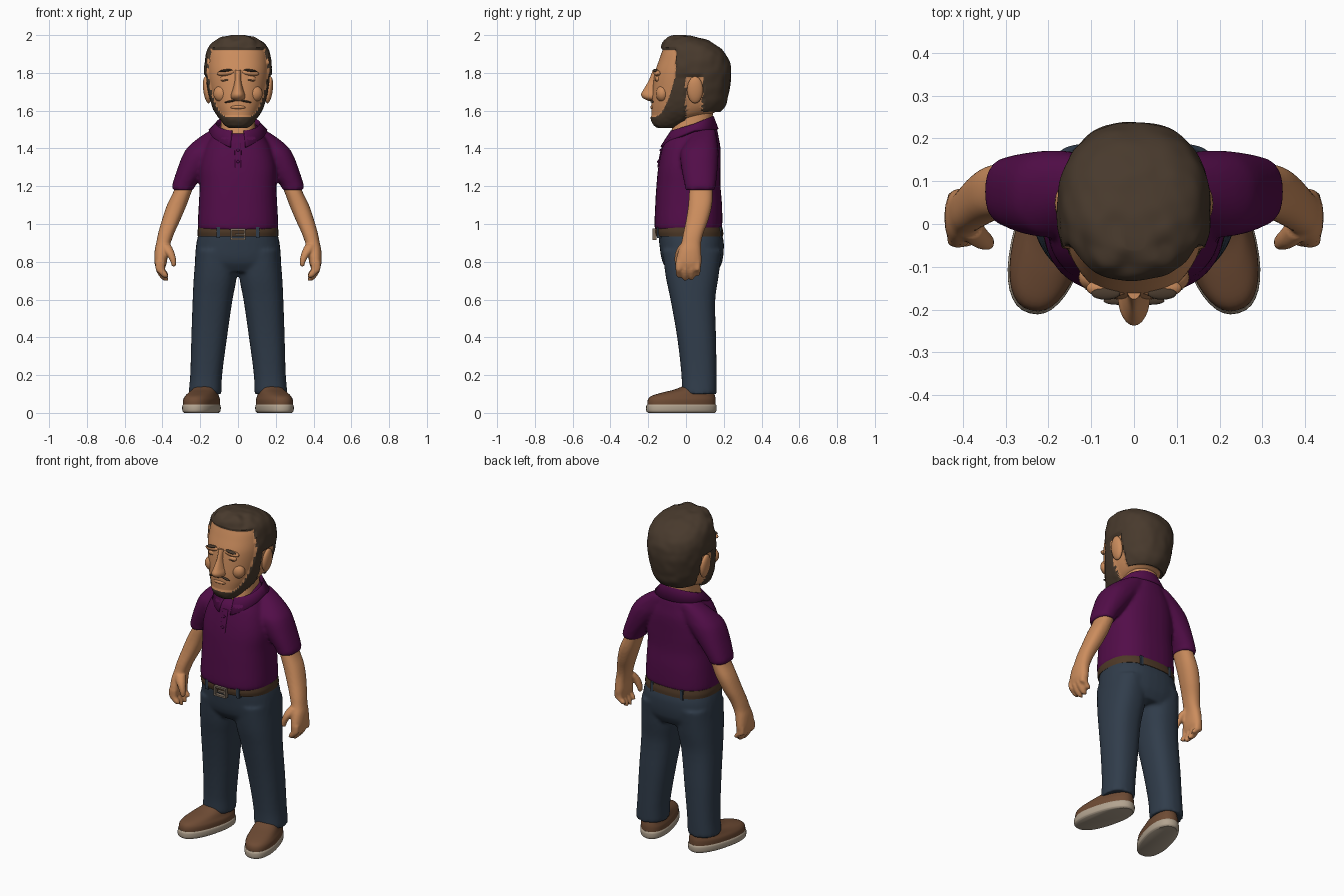
import bpy, bmesh, math
from mathutils import Matrix, Vector, noise

if "Cube" in bpy.data.objects:
    bpy.data.objects.remove(bpy.data.objects["Cube"])


def material(name, rgb):
    m = bpy.data.materials.new(name)
    m.diffuse_color = (*rgb, 1)
    m.use_nodes = True
    m.node_tree.nodes["Principled BSDF"].inputs["Base Color"].default_value = m.diffuse_color
    return m


SKIN = material("skin", (0.60, 0.265, 0.11))
HAIR = material("dark_brown_hair", (0.065, 0.042, 0.026))
SHIRT = material("purple_cloth", (0.085, 0.004, 0.066))
DENIM = material("blue_denim", (0.030, 0.046, 0.070))
BELT = material("belt_leather", (0.075, 0.040, 0.020))
SHOE = material("shoe_leather", (0.155, 0.070, 0.034))
SOLE = material("pale_rubber", (0.45, 0.37, 0.28))
METAL = material("dull_metal", (0.21, 0.16, 0.12))


def loft(bm, rows, n=36, e=2.3, steps=4):
    """Closed skin over horizontal rounded rings, each row (z, x0, x1, y0, y1)."""
    def slope(i, c):
        a, b = rows[max(i - 1, 0)], rows[min(i + 1, len(rows) - 1)]
        return (b[c] - a[c]) / (b[0] - a[0])
    fine = []
    for i in range(len(rows) - 1):
        p, q = rows[i], rows[i + 1]
        dz = q[0] - p[0]
        for k in range(steps):
            t = k / steps
            h = (2*t**3 - 3*t*t + 1, t**3 - 2*t*t + t, 3*t*t - 2*t**3, t**3 - t*t)
            fine.append([p[0] + dz * t] + [
                h[0]*p[c] + h[1]*dz*slope(i, c) + h[2]*q[c] + h[3]*dz*slope(i + 1, c)
                for c in range(1, 5)])
    fine.append(rows[-1])
    rings = []
    for z, x0, x1, y0, y1 in fine:
        ring = []
        for k in range(n):
            a = 2 * math.pi * k / n
            c, s = math.cos(a), math.sin(a)
            ring.append(bm.verts.new((
                (x0 + x1) / 2 + (x1 - x0) / 2 * math.copysign(abs(c) ** (2 / e), c),
                (y0 + y1) / 2 + (y1 - y0) / 2 * math.copysign(abs(s) ** (2 / e), s), z)))
        rings.append(ring)
    for a, b in zip(rings, rings[1:]):
        for k in range(n):
            bm.faces.new((a[k], a[(k + 1) % n], b[(k + 1) % n], b[k]))
    bm.faces.new(rings[0])
    bm.faces.new(rings[-1])


def wide(rows):
    """Rows (z, half width, y0, y1) centred on x = 0."""
    return [(z, -w, w, a, b) for z, w, a, b in rows]


def flip(rows):
    return [(z, -x1, -x0, a, b) for z, x0, x1, a, b in rows]


def ball(bm, pos, size, tilt=0.0):
    m = Matrix.Translation(pos) @ Matrix.Rotation(tilt, 4, 'Y') @ Matrix.Diagonal((*size, 1))
    bmesh.ops.create_uvsphere(bm, u_segments=20, v_segments=12, radius=1, matrix=m)


def box(bm, pos, size):
    bmesh.ops.create_cube(bm, size=1, matrix=Matrix.Translation(pos) @ Matrix.Diagonal((*size, 1)))


def finish(name, bm, mats, voxel=0, mirror=False, sharp=40):
    bmesh.ops.recalc_face_normals(bm, faces=bm.faces)
    me = bpy.data.meshes.new(name)
    bm.to_mesh(me)
    bm.free()
    for m in mats:
        me.materials.append(m)
    ob = bpy.data.objects.new(name, me)
    bpy.context.collection.objects.link(ob)
    if voxel:
        r = ob.modifiers.new("merge", 'REMESH')
        r.mode, r.voxel_size, r.use_smooth_shade = 'VOXEL', voxel, True
        s = ob.modifiers.new("soften", 'SMOOTH')
        s.factor, s.iterations = 0.5, 5
    else:
        bpy.ops.object.select_all(action='DESELECT')
        ob.select_set(True)
        bpy.context.view_layer.objects.active = ob
        bpy.ops.object.shade_smooth_by_angle(angle=math.radians(sharp))
    if mirror:
        m = ob.modifiers.new("mirror", 'MIRROR')
        m.use_mirror_merge = False
    return ob


# Shirt: body and two short sleeves merged into one surface
bm = bmesh.new()
loft(bm, wide([(.968, .207, -.162, .187), (.99, .213, -.167, .192), (1.1, .208, -.163, .191),
               (1.2, .203, -.157, .183), (1.3, .203, -.147, .183), (1.4, .178, -.127, .183),
               (1.46, .142, -.105, .173), (1.5, .115, -.045, .165), (1.535, .09, .0, .15)]), e=2.5)
sleeve = [(1.18, .233, .348, -.004, .153), (1.2, .228, .350, -.006, .157), (1.3, .15, .318, -.025, .168),
          (1.38, .08, .285, -.03, .172), (1.42, .05, .252, -.01, .168), (1.46, .03, .203, .02, .162),
          (1.5, .03, .14, .05, .155)]
loft(bm, sleeve)
loft(bm, flip(sleeve))
finish("shirt", bm, [SHIRT], voxel=.01)

# Button placket
bm = bmesh.new()
loft(bm, wide([(1.30, .017, -.152, -.1), (1.37, .018, -.139, -.09), (1.43, .018, -.122, -.07)]), e=6)
for z, y in ((1.33, -.147), (1.39, -.134)):
    ball(bm, (0, y, z), (.008, .006, .008))
finish("placket", bm, [SHIRT])

# Folded collar, open at the front
bm = bmesh.new()
prev = None
for k in range(49):
    t = math.radians(-165 + 330 * k / 48)
    c, s = math.cos(t), math.sin(t)
    tip = max(0, -c) ** 6 * .02
    z = 1.525 + .04 * c
    ins, out = ((.095, .12) if c > 0 else (.135, .18))
    row = [bm.verts.new(p) for p in (
        (.112 * s, .05 + (ins - .012) * c, z - .025),
        (.118 * s, .05 + ins * c, z),
        (.150 * s, .045 + out * c, z - .03 - .035 * abs(c) - tip))]
    if prev:
        for j in range(2):
            bm.faces.new((prev[j], row[j], row[j + 1], prev[j + 1]))
    prev = row
col = finish("collar", bm, [SHIRT], sharp=60)
sol = col.modifiers.new("thickness", 'SOLIDIFY')
sol.thickness, sol.offset = .016, 0

# Trousers: hips and two legs merged
bm = bmesh.new()
loft(bm, wide([(.745, .2, -.09, .165), (.8, .226, -.125, .192), (.9, .220, -.142, .2),
               (.96, .206, -.147, .187)]), e=2.5)
leg = [(.10, .088, .262, -.022, .162), (.2, .084, .253, -.024, .162), (.4, .058, .247, -.047, .159),
       (.6, .029, .240, -.082, .155), (.72, .007, .234, -.107, .172), (.86, .002, .222, -.125, .19)]
loft(bm, leg, e=2.4)
loft(bm, flip(leg), e=2.4)
finish("trousers", bm, [DENIM], voxel=.01)

# Belt, loops and buckle
bm = bmesh.new()
loft(bm, wide([(.935, .213, -.158, .197), (.958, .215, -.163, .197), (.982, .211, -.16, .192)]), e=2.5)
finish("belt", bm, [BELT])
bm = bmesh.new()
for s in (-1, 1):
    for x, y in ((.105, -.142), (.1, .177)):
        box(bm, (s * x, y, .955), (.018, .024, .058))
finish("belt_loops", bm, [DENIM])
bm = bmesh.new()
for s in (-1, 1):
    box(bm, (s * .036, -.167, .945), (.010, .022, .058))
    box(bm, (0, -.167, .945 + s * .025), (.08, .022, .010))
box(bm, (.008, -.168, .945), (.05, .018, .008))
finish("buckle", bm, [METAL])

# Arms with hands
bm = bmesh.new()
loft(bm, [(1.25, .21, .32, .03, .14), (1.18, .242, .338, .018, .142), (1.1, .272, .376, .012, .138),
          (1.02, .306, .403, .0, .118), (.95, .338, .423, -.015, .092), (.90, .356, .433, -.025, .08),
          (.86, .368, .441, -.04, .08), (.80, .376, .443, -.054, .083), (.77, .385, .437, -.05, .078)])
for y, low in ((-.037, .715), (-.004, .70), (.029, .703), (.060, .725)):
    loft(bm, [(.80, .385, .437, y - .019, y + .019), (.755, .385, .435, y - .018, y + .018),
              (low + .02, .372, .415, y - .017, y + .017), (low, .368, .395, y - .009, y + .009)], n=16)
loft(bm, [(.89, .355, .41, -.035, .02), (.855, .338, .39, -.055, -.005),
          (.81, .327, .362, -.062, -.022), (.775, .329, .350, -.056, -.032)], n=16)
finish("arms", bm, [SKIN], voxel=.007, mirror=True)

# Shoes: uppers and soles, toes turned outward
turn = Matrix.Translation((.163, .085, 0)) @ Matrix.Rotation(.27, 4, 'Z') @ Matrix.Translation((0, -.085, 0))
for name, mat, rows in (
    ("shoe_uppers", SHOE, [(.035, .083, -.213, .157), (.07, .083, -.21, .157), (.09, .075, -.19, .154),
                           (.108, .068, -.13, .148), (.122, .062, -.07, .14), (.14, .055, -.02, .13)]),
    ("shoe_soles", SOLE, [(0, .076, -.208, .152), (.008, .085, -.218, .16), (.036, .087, -.219, .162),
                          (.045, .083, -.214, .158)])):
    bm = bmesh.new()
    loft(bm, wide(rows))
    bmesh.ops.transform(bm, matrix=turn, verts=bm.verts)
    finish(name, bm, [mat], mirror=True)

# Neck
bm = bmesh.new()
loft(bm, wide([(1.40, .105, -.085, .14), (1.48, .095, -.08, .135), (1.56, .09, -.06, .14),
               (1.64, .09, -.05, .15)]))
finish("neck", bm, [SKIN])


# Head with raised hair and beard regions
def region(p):
    if p.z > 1.92 or (p.y > -.05 and p.z > 1.78) or (p.y > .085 and p.z > 1.60):
        return 'hair'
    if p.y < .0 and p.z < 1.572 + 19 * max(0, p.y + .16) ** 2 and p.y < .0 + (p.z - 1.62) * .4 + .03:
        return 'beard'
    return 'skin'


bm = bmesh.new()
loft(bm, wide([(1.515, .05, -.15, -.06), (1.53, .07, -.168, -.02), (1.555, .09, -.18, .05),
               (1.59, .115, -.182, .15), (1.63, .134, -.182, .195), (1.7, .152, -.178, .215),
               (1.8, .166, -.165, .226), (1.87, .164, -.142, .213), (1.92, .150, -.124, .175),
               (1.955, .118, -.108, .12), (1.975, .078, -.085, .06), (1.986, .025, -.055, -.005)]),
     n=120, steps=9)
for f in bm.faces:
    f.material_index = 0 if region(f.calc_center_median()) == 'skin' else 1
mid = Vector((0, .04, 1.76))
moved = []
for v in bm.verts:
    kind = region(v.co)
    d = (v.co - mid).normalized()
    push = 0
    if kind == 'hair':
        front = max(0, min(1, (v.co.z - 1.9) * 20)) * max(0, min(1, (.05 - v.co.y) * 8))
        push = .013 + (.004 + .006 * front) * noise.noise(v.co * 22) + .003 * front
    elif kind == 'beard':
        push = .007 + .002 * noise.noise(v.co * 40)
    moved.append(v.co + d * push)
for v, co in zip(bm.verts, moved):
    v.co = co
finish("head", bm, [SKIN, HAIR], sharp=60)

# Nose, lids, lower lip and ears
bm = bmesh.new()
loft(bm, wide([(1.652, .02, -.2, -.1), (1.665, .036, -.226, -.1), (1.685, .037, -.238, -.1),
               (1.71, .029, -.226, -.1), (1.76, .019, -.197, -.1), (1.815, .02, -.176, -.1)]), n=24, e=2)
ball(bm, (0, -.177, 1.618), (.04, .012, .010))
for s in (-1, 1):
    ball(bm, (s * .062, -.148, 1.768), (.032, .016, .018))
    ball(bm, (s * .062, -.150, 1.80), (.05, .022, .016), s * .1)
    ball(bm, (s * .085, -.125, 1.69), (.045, .035, .045))
    ball(bm, (s * .164, .048, 1.71), (.020, .042, .072), s * .12)
finish("nose_and_ears", bm, [SKIN])

# Eyebrows, eye slits and thin moustache
bm = bmesh.new()
for s in (-1, 1):
    ball(bm, (s * .066, -.163, 1.812), (.034, .014, .007), s * .12)
    ball(bm, (s * .062, -.160, 1.762), (.022, .006, .003), s * .08)
    ball(bm, (s * .038, -.180, 1.650), (.034, .009, .005), s * .2)
finish("brows_and_moustache", bm, [HAIR])
